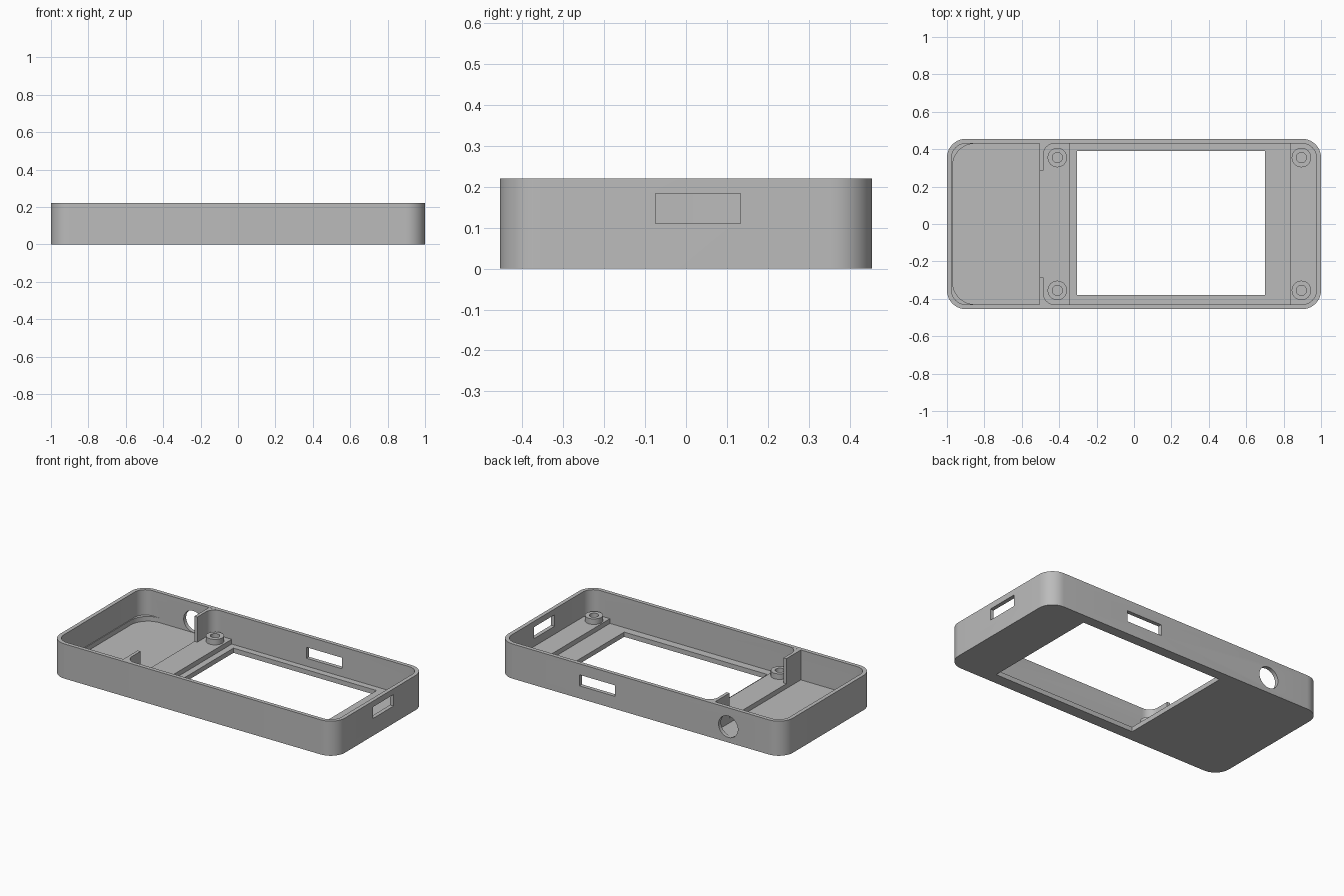
import bpy, bmesh, math
from mathutils import Matrix, Vector

cube = bpy.data.objects.get("Cube")
if cube:
    bpy.data.objects.remove(cube, do_unlink=True)

grey = bpy.data.materials.new("plain grey")
grey.use_nodes = True
COLOUR = (0.5, 0.5, 0.5, 1)
grey.diffuse_color = COLOUR
grey.node_tree.nodes["Principled BSDF"].inputs["Base Color"].default_value = COLOUR

HEIGHT, FLOOR, SHELF = 0.22, 0.03, 0.06
HALF_L, HALF_W = 1.0, 0.455
IN_L, IN_W = 0.975, 0.43


def arc(cx, cy, r, a0, a1, steps=10):
    angles = [math.radians(a0 + (a1 - a0) * i / steps) for i in range(steps + 1)]
    return [(cx + r * math.cos(a), cy + r * math.sin(a)) for a in angles]


def rounded(x0, x1, y0, y1, r_left, r_right):
    """Rectangle outline with separate radii for its two ends."""
    pts = []
    for x, y, sx, sy, r, a in ((x1, y1, -1, -1, r_right, 0), (x0, y1, 1, -1, r_left, 90),
                               (x0, y0, 1, 1, r_left, 180), (x1, y0, -1, 1, r_right, 270)):
        pts += arc(x + sx * r, y + sy * r, r, a, a + 90) if r else [(x, y)]
    return pts


def prism(name, pts, z0, z1):
    """Extrude an outline straight up."""
    bm = bmesh.new()
    base = bm.faces.new([bm.verts.new((x, y, z0)) for x, y in pts])
    top = bmesh.ops.extrude_face_region(bm, geom=[base])["geom"]
    bmesh.ops.translate(bm, vec=Vector((0, 0, z1 - z0)),
                        verts=[v for v in top if isinstance(v, bmesh.types.BMVert)])
    bmesh.ops.recalc_face_normals(bm, faces=bm.faces)
    mesh = bpy.data.meshes.new(name)
    bm.to_mesh(mesh)
    bm.free()
    obj = bpy.data.objects.new(name, mesh)
    bpy.context.collection.objects.link(obj)
    mesh.materials.append(grey)
    return obj


def box(name, x0, x1, y0, y1, z0, z1):
    return prism(name, rounded(x0, x1, y0, y1, 0, 0), z0, z1)


def disc(name, x, y, r, z0, z1):
    return prism(name, arc(x, y, r, 0, 360, 32)[:-1], z0, z1)


def activate(obj):
    bpy.ops.object.select_all(action='DESELECT')
    obj.select_set(True)
    bpy.context.view_layer.objects.active = obj


def cut(obj, tool):
    """Subtract a tool and throw it away."""
    tool.hide_render = True
    mod = obj.modifiers.new("cut", 'BOOLEAN')
    mod.operation, mod.solver, mod.object = 'DIFFERENCE', 'EXACT', tool
    activate(obj)
    bpy.ops.object.modifier_apply(modifier=mod.name)
    bpy.data.objects.remove(tool, do_unlink=True)


def finish(obj):
    activate(obj)
    bpy.ops.object.shade_smooth_by_angle(angle=math.radians(30))


# Tray: outer shell hollowed down to the shelf level
tray = prism("case_tray", rounded(-HALF_L, HALF_L, -HALF_W, HALF_W, 0.1, 0.1), 0, HEIGHT)
cut(tray, prism("cavity", rounded(-IN_L, IN_L, -IN_W, IN_W, 0.075, 0.075), SHELF, 0.3))

# Lower pockets: battery bay with rounded corners, and screen bay
cut(tray, prism("bay_pocket", rounded(-0.97, -0.505, -IN_W, IN_W, 0.12, 0), FLOOR, 0.1))
cut(tray, box("screen_pocket", -0.345, 0.835, -IN_W, IN_W, FLOOR, 0.1))

# Screen window and wall openings
cut(tray, box("window", -0.305, 0.7, -0.38, 0.39, -0.1, 0.1))
cut(tray, box("end_port", 0.9, 1.1, -0.075, 0.133, 0.11, 0.183))
cut(tray, box("back_slot", 0.18, 0.43, 0.4, 0.5, 0.08, 0.15))
hole = disc("cable_hole", 0, 0, 0.068, -0.05, 0.05)
hole.data.transform(Matrix.Translation((-0.615, 0.45, 0.1)) @ Matrix.Rotation(math.pi / 2, 4, 'X'))
cut(tray, hole)

# Screw bosses with blind holes
for x, x_name in ((-0.41, "inner"), (0.895, "end")):
    for y, y_name in ((-0.355, "front"), (0.355, "back")):
        cut(tray, disc("pilot_hole", x, y, 0.027, 0.04, 0.1))
        boss = disc(f"{y_name}_{x_name}_boss", x, y, 0.052, SHELF - 0.005, 0.095)
        cut(boss, disc("screw_hole", x, y, 0.027, 0, 0.2))
        finish(boss)

# Partition stubs blending into the side walls
stub = [(-0.505, 0.285), (-0.485, 0.285)] + arc(-0.425, 0.37, 0.06, 180, 90)
stub += [(-0.425, 0.435), (-0.505, 0.435)]
for side, name in ((1, "back_partition"), (-1, "front_partition")):
    finish(prism(name, [(x, side * y) for x, y in stub], FLOOR - 0.005, HEIGHT - 0.0005))

finish(tray)
